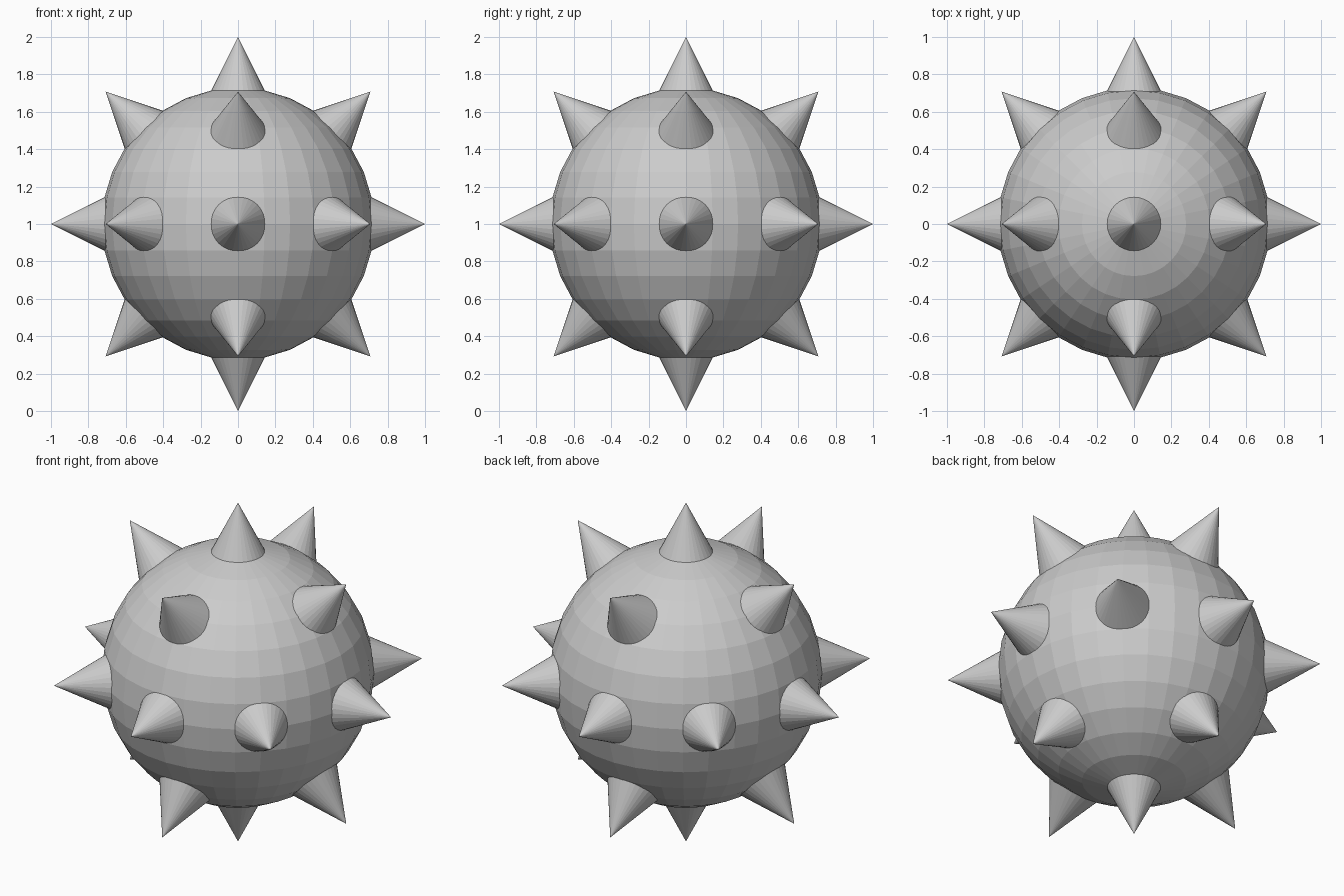
import bpy
from itertools import product
from mathutils import Vector

if "Cube" in bpy.data.objects:
    bpy.data.objects.remove(bpy.data.objects["Cube"])

CENTRE = Vector((0, 0, 1))
BALL_RADIUS = 0.728
TIP = 1.0          # distance of each spike tip from the centre
DEPTH = 0.4        # spike length, partly buried in the ball
BASE = 0.2         # spike base radius

# Faceted ball body
bpy.ops.mesh.primitive_uv_sphere_add(segments=32, ring_count=16,
                                     radius=BALL_RADIUS, location=CENTRE)
bpy.context.object.name = "ball_body"


def add_spike(direction):
    d = direction.normalized()
    bpy.ops.mesh.primitive_cone_add(
        vertices=32, radius1=BASE, radius2=0, depth=DEPTH,
        location=CENTRE + d * (TIP - DEPTH / 2),
        rotation=d.to_track_quat('Z', 'Y').to_euler())
    bpy.context.object.name = "spike"


# Spikes along the six axes and the twelve 45 degree diagonals between them
for v in product((-1, 0, 1), repeat=3):
    if sum(map(abs, v)) in (1, 2):
        add_spike(Vector(v))
